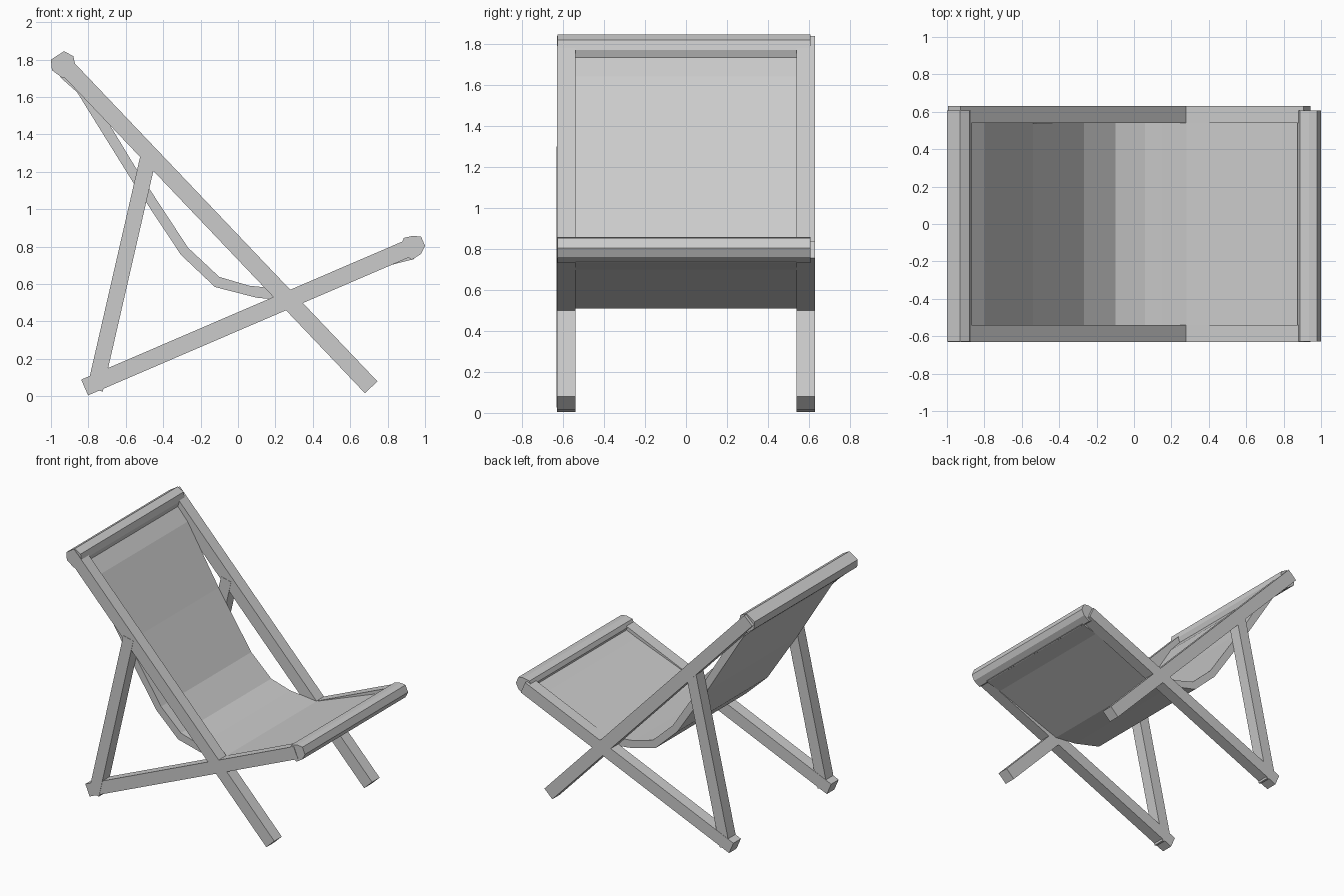
import bpy, bmesh
from mathutils import Vector

if "Cube" in bpy.data.objects:
    bpy.data.objects.remove(bpy.data.objects["Cube"])


def extrude_profile(name, pts, y0, y1):
    """Solid from an (x, z) outline extruded between two y values."""
    bm = bmesh.new()
    face = bm.faces.new([bm.verts.new((x, y0, z)) for x, z in pts])
    ext = bmesh.ops.extrude_face_region(bm, geom=[face])
    moved = [g for g in ext["geom"] if isinstance(g, bmesh.types.BMVert)]
    bmesh.ops.translate(bm, verts=moved, vec=(0, y1 - y0, 0))
    bmesh.ops.recalc_face_normals(bm, faces=bm.faces)
    mesh = bpy.data.meshes.new(name)
    bm.to_mesh(mesh)
    bm.free()
    obj = bpy.data.objects.new(name, mesh)
    bpy.context.collection.objects.link(obj)
    return obj


def beam(name, a, b, width, y0, y1):
    """Square-ended wooden beam between two (x, z) points."""
    a, b = Vector(a), Vector(b)
    d = (b - a).normalized()
    n = Vector((-d.y, d.x)) * width / 2
    return extrude_profile(name, [a + n, a - n, b - n, b + n], y0, y1)


# Side frames: back rail, seat rail and support strut on each side
for label, s in (("front", -1), ("rear", 1)):
    y0, y1 = sorted((s * 0.54, s * 0.63))
    beam(label + "_back_rail", (0.712, 0.048), (-0.962, 1.807), 0.092, y0, y1)
    beam(label + "_seat_rail", (-0.82, 0.047), (0.925, 0.797), 0.092, y0, y1)
    beam(label + "_strut", (-0.765, 0.035), (-0.477, 1.29), 0.086, y0 - 0.002, y1 - 0.002)

# Cross bars that hold the fabric
extrude_profile("top_bar", [
    (-1.0, 1.80), (-0.93, 1.845), (-0.88, 1.818), (-0.87, 1.77),
    (-0.885, 1.725), (-0.936, 1.70), (-0.995, 1.743)], -0.627, 0.607)
extrude_profile("seat_bar", [
    (0.873, 0.815), (0.887, 0.847), (0.936, 0.858), (0.979, 0.853), (1.0, 0.804),
    (0.979, 0.761), (0.93, 0.73), (0.885, 0.755)], -0.627, 0.607)

# Sling fabric: underside from the top bar to the seat bar, then the upper side back
under = [(-0.95, 1.705), (-0.86, 1.625), (-0.55, 1.126), (-0.305, 0.756),
         (-0.123, 0.584), (0.10, 0.527), (0.28, 0.51), (0.81, 0.70), (0.94, 0.733)]
upper = [(0.93, 0.80), (0.88, 0.80), (0.79, 0.762), (0.28, 0.568), (0.15, 0.582),
         (0.06, 0.591), (-0.10, 0.638), (-0.267, 0.794), (-0.54, 1.21),
         (-0.80, 1.64), (-0.88, 1.73), (-0.93, 1.77)]
extrude_profile("sling_fabric", under + upper, -0.54, 0.54)
